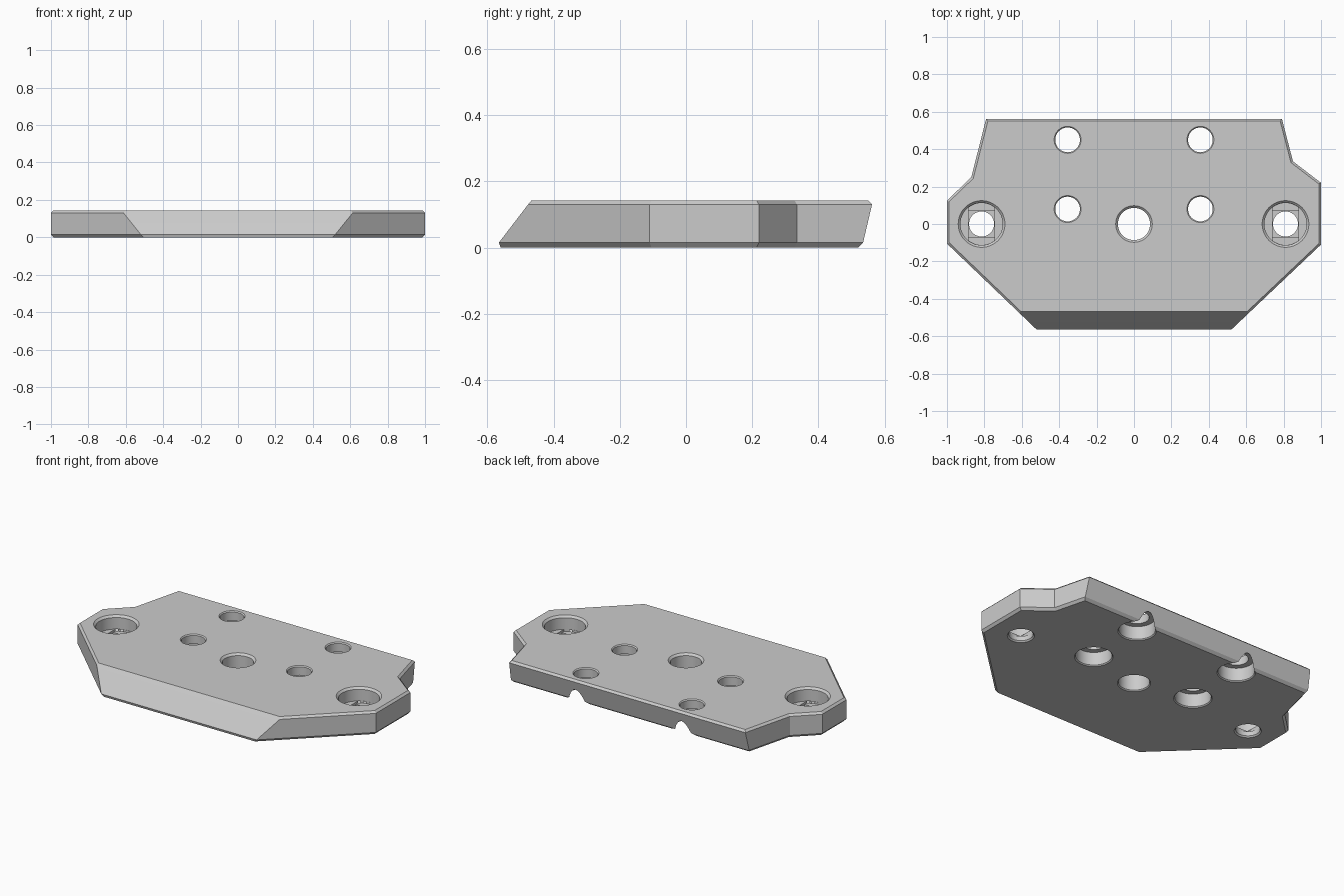
import bpy, bmesh
from math import cos, sin, pi
from mathutils import Vector

cube = bpy.data.objects.get("Cube")
if cube:
    bpy.data.objects.remove(cube, do_unlink=True)

HEIGHT = 0.142
SEGMENTS = 48

grey = bpy.data.materials.new("light grey")
grey.use_nodes = True
grey.diffuse_color = (0.6, 0.6, 0.6, 1)
grey.node_tree.nodes["Principled BSDF"].inputs["Base Color"].default_value = (0.6, 0.6, 0.6, 1)


def loft(name, rings):
    """Closed solid skinned through rings of equal point count."""
    bm = bmesh.new()
    loops = [[bm.verts.new(p) for p in ring] for ring in rings]
    n = len(loops[0])
    for low, high in zip(loops, loops[1:]):
        for i in range(n):
            j = (i + 1) % n
            bm.faces.new((low[i], low[j], high[j], high[i]))
    bm.faces.new(loops[0][::-1])
    bm.faces.new(loops[-1])
    bmesh.ops.recalc_face_normals(bm, faces=bm.faces)
    mesh = bpy.data.meshes.new(name)
    bm.to_mesh(mesh)
    bm.free()
    mesh.materials.append(grey)
    obj = bpy.data.objects.new(name, mesh)
    bpy.context.collection.objects.link(obj)
    return obj


def circle(x, y, r, z, clamp=1.0):
    angles = [2 * pi * i / SEGMENTS for i in range(SEGMENTS)]
    return [(x + max(-clamp, min(clamp, r * cos(a))), y + r * sin(a), z) for a in angles]


def section(z, inset, front, back):
    """Plate outline at one height, inset at the sides, with front and back limits."""
    base = [Vector(p) for p in (
        (-0.52, -0.565), (0.52, -0.565), (1, -0.11), (1, 0.22), (0.85, 0.335),
        (0.79, 0.565), (-0.79, 0.565), (-0.87, 0.25), (-1, 0.125), (-1, -0.105))]
    n = len(base)
    lines = []
    for i in range(n):
        a, b = base[i], base[(i + 1) % n]
        d = (b - a).normalized()
        if i == 0:
            a = Vector((a.x, front))
        elif i == 5:
            a = Vector((a.x, back))
        else:
            a = a + Vector((-d.y, d.x)) * inset
        lines.append((a, d))
    ring = []
    for i in range(n):
        (p, d), (q, e) = lines[i - 1], lines[i]
        t = (q - p).cross(e) / d.cross(e)
        point = p + d * t
        ring.append((point.x, point.y, z))
    return ring


# Plate with sloped front, leaning back and chamfered rims
plate = loft("mounting_plate", [
    section(0, 0.013, -0.56, 0.52),
    section(0.015, 0, -0.565, 0.535),
    section(0.13, 0, -0.477, 0.562),
    section(HEIGHT, 0.012, -0.467, 0.55)])


def cut(cutter):
    cutter.hide_render = True
    mod = plate.modifiers.new("cut", "BOOLEAN")
    mod.operation = "DIFFERENCE"
    mod.solver = "EXACT"
    mod.object = cutter
    bpy.context.view_layer.objects.active = plate
    bpy.ops.object.modifier_apply(modifier=mod.name)
    bpy.data.objects.remove(cutter, do_unlink=True)


def drill(x, y, profile):
    """Revolved hole from (radius, height) pairs, bottom to top."""
    cut(loft("drill", [circle(x, y, r, z) for r, z in profile]))


def rim(r, size):
    """Chamfered mouth at the top of a hole."""
    return [(r, HEIGHT - size), (r + 2 * size, HEIGHT + size)]


def mouth(r, size):
    """Chamfered mouth at the underside of a hole."""
    return [(r + 2 * size, -size), (r, size)]


# Four bolt holes, counterbored from below
for x in (-0.355, 0.355):
    for y in (0.08, 0.45):
        drill(x, y, mouth(0.1, 0.006) + [(0.1, 0.085), (0.066, 0.085)] + rim(0.066, 0.006))

# Central hole
drill(0, 0, mouth(0.086, 0.006) + rim(0.086, 0.012))

# Side screw holes, counterbored from above with a stepped floor
for x in (-0.815, 0.81):
    drill(x, 0, mouth(0.067, 0.008) + [(0.067, 0.06), (0.113, 0.06)] + rim(0.113, 0.012))
    cut(loft("slot", [circle(x, 0, 0.112, z, 0.069) for z in (0.048, 0.07)]))
    h = 0.069
    cut(loft("square", [[(x - h, -h, z), (x + h, -h, z), (x + h, h, z), (x - h, h, z)]
                        for z in (0.036, 0.055)]))

# Smooth hole walls, crisp edges
bpy.ops.object.select_all(action="DESELECT")
plate.select_set(True)
bpy.context.view_layer.objects.active = plate
bpy.ops.object.shade_smooth_by_angle(angle=pi / 9)
